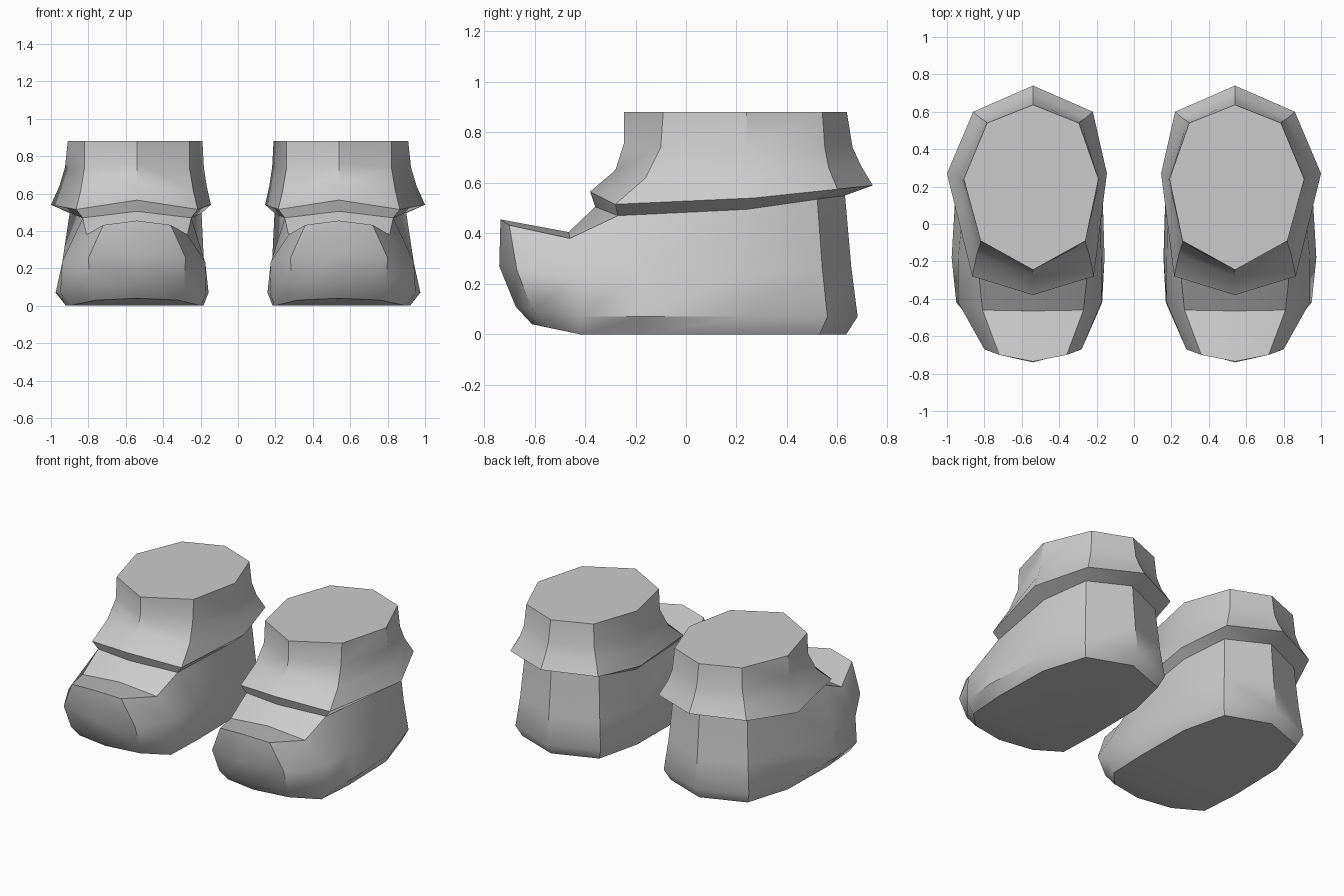
import bpy, bmesh, math

cube = bpy.data.objects.get("Cube")
if cube:
    bpy.data.objects.remove(cube)

grey = bpy.data.materials.new("plain_grey")
grey.use_nodes = True
grey.diffuse_color = (0.6, 0.6, 0.6, 1)
grey.node_tree.nodes["Principled BSDF"].inputs["Base Color"].default_value = grey.diffuse_color

CENTRE = 0.54     # distance of each boot from the middle
SLIM = 0.33       # beyond this half width the inner side is flatter


def inner(x):
    return -x if x < SLIM else -(SLIM + (x - SLIM) * 0.5)


def ring(bm, half):
    """Closed loop from an outer half outline running toe to heel."""
    mirrored = [(inner(x), y, z) for x, y, z in half[-2:0:-1]]
    return [bm.verts.new(p) for p in half + mirrored]


def bridge(bm, a, b):
    n = len(a)
    for i in range(n):
        j = (i + 1) % n
        bm.faces.new((a[i], a[j], b[j], b[i]))


def finish(bm, name, side):
    for v in bm.verts:
        v.co.x = side * (v.co.x + CENTRE)
    bmesh.ops.recalc_face_normals(bm, faces=bm.faces)
    mesh = bpy.data.meshes.new(name)
    bm.to_mesh(mesh)
    bm.free()
    mesh.materials.append(grey)
    obj = bpy.data.objects.new(name, mesh)
    bpy.context.collection.objects.link(obj)
    bpy.ops.object.select_all(action='DESELECT')
    obj.select_set(True)
    bpy.context.view_layer.objects.active = obj
    bpy.ops.object.shade_smooth_by_angle(angle=math.radians(38))


# Outlines: toe, toe corner, ball, instep, side, heel corner, heel
sole = [(0, -.61, .04), (.22, -.56, .03), (.36, -.42, 0), (.38, -.16, 0),
        (.37, .24, 0), (.28, .53, 0), (0, .635, 0)]
welt = [(0, -.675, .11), (.25, -.61, .1), (.41, -.42, .07), (.435, -.18, .07),
        (.41, .24, .07), (.31, .56, .07), (0, .68, .07)]
band = [(0, -.74, .27), (.26, -.67, .255), (.4, -.42, .235), (.4, -.18, .23),
        (.385, .24, .24), (.29, .54, .26), (0, .655, .265)]

# Ankle opening: front, front corner, side, heel corner, heel
ankle = [(0, -.36, .505), (.29, -.27, .47), (.36, .24, .495), (.27, .52, .535), (0, .63, .55)]
toe_cap = [(0, -.735, .455), (.18, -.7, .432), (.27, -.46, .38)]

cuff_rings = [
    ankle,
    [(0, -.38, .565), (.325, -.28, .515), (.46, .27, .54), (.32, .6, .575), (0, .74, .59)],
    [(0, -.28, .65), (.3, -.16, .62), (.415, .25, .64), (.28, .565, .66), (0, .695, .665)],
    [(0, -.245, .76), (.28, -.1, .74), (.385, .24, .74), (.255, .55, .74), (0, .66, .74)],
    [(0, -.245, .88), (.28, -.09, .88), (.37, .24, .88), (.245, .54, .88), (0, .637, .88)],
]


def build_shoe(name, side):
    bm = bmesh.new()
    low, mid, high = (ring(bm, r) for r in (sole, welt, band))
    bridge(bm, low, mid)
    bridge(bm, mid, high)
    # Upper: toe cap front, instep sides and heel in one loop
    upper = ring(bm, toe_cap + ankle[1:])
    bridge(bm, high, upper)
    # Toe top, dipping before the tongue
    dip = bm.verts.new((0, -.465, .405))
    tongue = bm.verts.new(ankle[0])
    for s in (1, -1):
        toe, corner, ball, instep = upper[0], upper[s], upper[2 * s], upper[3 * s]
        bm.faces.new((toe, corner, ball, dip))
        bm.faces.new((dip, ball, instep, tongue))
    # Flat sole and raised toe underside
    bm.faces.new(low[2:-1])
    bm.faces.new((low[-2], low[-1], low[0], low[1], low[2]))
    finish(bm, name, side)


def build_cuff(name, side):
    bm = bmesh.new()
    loops = [ring(bm, r) for r in cuff_rings]
    for a, b in zip(loops, loops[1:]):
        bridge(bm, a, b)
    bm.faces.new(loops[-1])
    finish(bm, name, side)


for label, side in (("left", 1), ("right", -1)):
    build_shoe(label + "_shoe", side)
    build_cuff(label + "_cuff", side)
